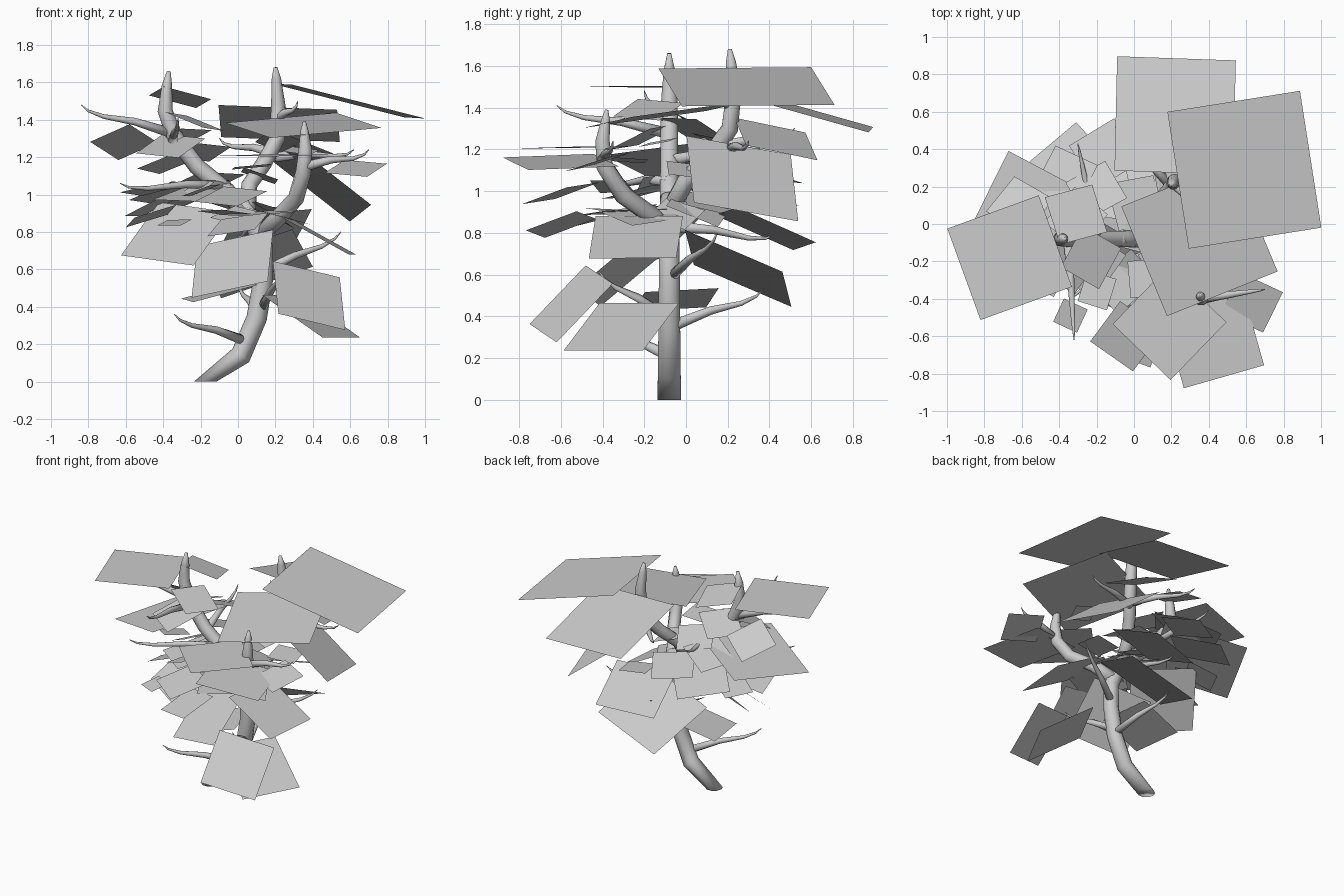
import bpy, bmesh, math, random
from mathutils import Vector

random.seed(4)
SIDES = 10


def make_object(name, bm, smooth=False):
    mesh = bpy.data.meshes.new(name)
    bm.to_mesh(mesh)
    bm.free()
    for p in mesh.polygons:
        p.use_smooth = smooth
    ob = bpy.data.objects.new(name, mesh)
    bpy.context.collection.objects.link(ob)
    return ob


def tube(bm, path, flat_base=False):
    """Sweep a round section along (x, y, z, radius) points."""
    pts = [Vector(p[:3]) for p in path]
    rings = []
    for i, p in enumerate(pts):
        a, b = pts[max(i - 1, 0)], pts[min(i + 1, len(pts) - 1)]
        t = (b - a).normalized()
        if flat_base and i == 0:
            t = Vector((0, 0, 1))
        ref = Vector((0, 1, 0)) if abs(t.y) < 0.8 else Vector((1, 0, 0))
        u = ref.cross(t).normalized()
        v = t.cross(u)
        rings.append([bm.verts.new(p + path[i][3] * (u * math.cos(k * math.tau / SIDES)
                      + v * math.sin(k * math.tau / SIDES))) for k in range(SIDES)])
    for r, s in zip(rings, rings[1:]):
        for k in range(SIDES):
            j = (k + 1) % SIDES
            bm.faces.new((r[k], r[j], s[j], s[k]))
    bm.faces.new(rings[0][::-1])
    bm.faces.new(rings[-1])


def card(bm, x, y, z, size, yaw, sx, sy):
    """Square leaf card lying on a plane with slopes sx and sy."""
    c = Vector((x, y, z))
    n = Vector((-sx, -sy, 1)).normalized()
    ca, sa = math.cos(math.radians(yaw)), math.sin(math.radians(yaw))
    u = Vector((ca, sa, sx * ca + sy * sa)).normalized() * size / 2
    v = n.cross(u)
    bm.faces.new([bm.verts.new(c + a * u + b * v)
                  for a, b in ((-1, -1), (1, -1), (1, 1), (-1, 1))])


# Leaning trunk and the three limbs
limbs = {
    "trunk": [(-.175, -.08, 0, .06), (.015, -.08, .14, .057), (.10, -.08, .34, .055),
              (.135, -.08, .55, .053), (.135, -.08, .72, .052), (.08, -.08, .86, .05), (.0, -.08, .97, .045)],
    "left_limb": [(.08, -.08, .85, .048), (-.06, -.08, 1.02, .046), (-.22, -.08, 1.15, .045),
                  (-.34, -.08, 1.31, .045), (-.39, -.08, 1.45, .04), (-.38, -.08, 1.58, .028),
                  (-.37, -.08, 1.66, .01)],
    "back_limb": [(.05, -.08, .9, .045), (.06, 0, 1.05, .043), (.14, .12, 1.17, .043),
                  (.21, .21, 1.3, .042), (.215, .23, 1.48, .038), (.205, .215, 1.62, .025),
                  (.2, .21, 1.68, .01)],
    "front_limb": [(.12, -.08, .78, .048), (.22, -.16, .88, .045), (.31, -.3, .98, .044),
                   (.35, -.39, 1.12, .042), (.36, -.4, 1.24, .036), (.355, -.385, 1.34, .022),
                   (.355, -.38, 1.39, .008)],
}
for name, path in limbs.items():
    bm = bmesh.new()
    tube(bm, path, name == "trunk")
    make_object(name, bm, True)

# Tapered twigs: start, tip
twigs = [
    ((.03, -.1, .22), (-.34, -.4, .36)), ((.11, -.05, .36), (.0, .37, .53)),
    ((.13, -.1, .4), (.25, -.42, .62)), ((.14, -.07, .59), (.55, .15, .8)),
    ((.1, -.06, .83), (.0, .42, .79)), ((-.05, -.08, 1.05), (-.63, -.38, 1.06)),
    ((-.36, -.08, 1.33), (-.84, -.2, 1.48)), ((.36, -.4, 1.15), (.7, -.35, 1.24)),
    ((-.35, -.1, 1.28), (-.32, -.62, 1.41)), ((-.2, -.06, 1.15), (-.3, .43, 1.25)),
    ((.2, .2, 1.22), (-.1, .52, 1.3)), ((.21, .22, 1.4), (.32, .1, 1.5)),
    ((.2, .2, 1.2), (.62, .3, 1.24)),
]
bm = bmesh.new()
for s, e in twigs:
    s, e = Vector(s), Vector(e)
    path = [(*s, .027)]
    for t, sag, r in ((.4, .0, .02), (.75, .025, .012), (.92, .02, .007), (1, 0, .002)):
        p = s.lerp(e, t)
        path.append((p.x, p.y, p.z - sag, r))
    tube(bm, path)
make_object("twigs", bm, True)

# Leaf cards: x, y, z, size, yaw, slope along x, slope along y
upper = [
    (.59, .29, 1.5, .74, 9, -.25, -.03), (.22, .58, 1.38, .635, -2, -.05, -.28),
    (.35, -.08, 1.37, .64, 22, .03, .15), (-.665, -.18, 1.5, .52, 20, .01, 0),
    (-.55, 0, 1.14, .58, -28, .27, 0), (.19, -.53, 1.21, .43, -44, .01, .02),
    (.42, -.6, 1.14, .45, 16, -.14, 0), (-.31, .05, 1.52, .27, 15, -.2, -.25),
    (-.61, .1, 1.28, .26, -30, .1, -.6), (-.36, -.2, 1.26, .27, 55, .15, .4),
    (-.31, .03, 1.3, .25, -40, .3, -.3), (.3, .43, 1.25, .36, 10, -.35, -.3),
    (.63, -.42, 1.14, .25, -25, .05, .3), (-.33, .3, 1.0, .36, 40, .1, -.3),
    (-.23, -.18, 1.39, .25, -30, -.35, .1),
]
lower = [
    (.38, -.55, .46, .39, 20, -.6, .98), (.39, -.31, .35, .43, 62, -.55, .29),
    (-.03, -.3, .63, .43, -15, .43, .8), (-.33, -.1, .79, .45, -30, .31, .78),
    (.45, .27, 1.06, .52, 5, -.75, -.35), (.15, .38, .82, .42, 15, .2, -.4),
    (.1, .25, .63, .52, -5, .3, -.5), (-.1, -.05, .48, .36, 10, .25, .1),
    (.43, -.24, .78, .42, -5, -.55, .05), (-.04, -.6, .99, .28, -35, .1, .3),
    (.0, -.6, .84, .27, -20, .25, .3), (-.34, -.49, .85, .14, -25, .1, .2),
    (-.25, -.2, 1.0, .3, -35, .1, .2), (.1, -.3, .9, .33, 25, .05, .05),
]
for name, table in (("upper_leaf_cards", upper), ("lower_leaf_cards", lower)):
    bm = bmesh.new()
    for row in table:
        card(bm, *row)
    make_object(name, bm)

# Small filler leaves around the crown
bm = bmesh.new()
for i in range(18):
    a = i * 2.4
    r = .15 + .32 * random.random()
    card(bm, r * math.cos(a) - .04, r * math.sin(a) - .05, .85 + .4 * random.random(),
         random.uniform(.15, .3), random.uniform(-45, 45),
         -.35 * math.cos(a) + random.uniform(-.3, .3), random.uniform(-.3, .3) - .2 * math.sin(a))
make_object("small_leaf_cards", bm)
